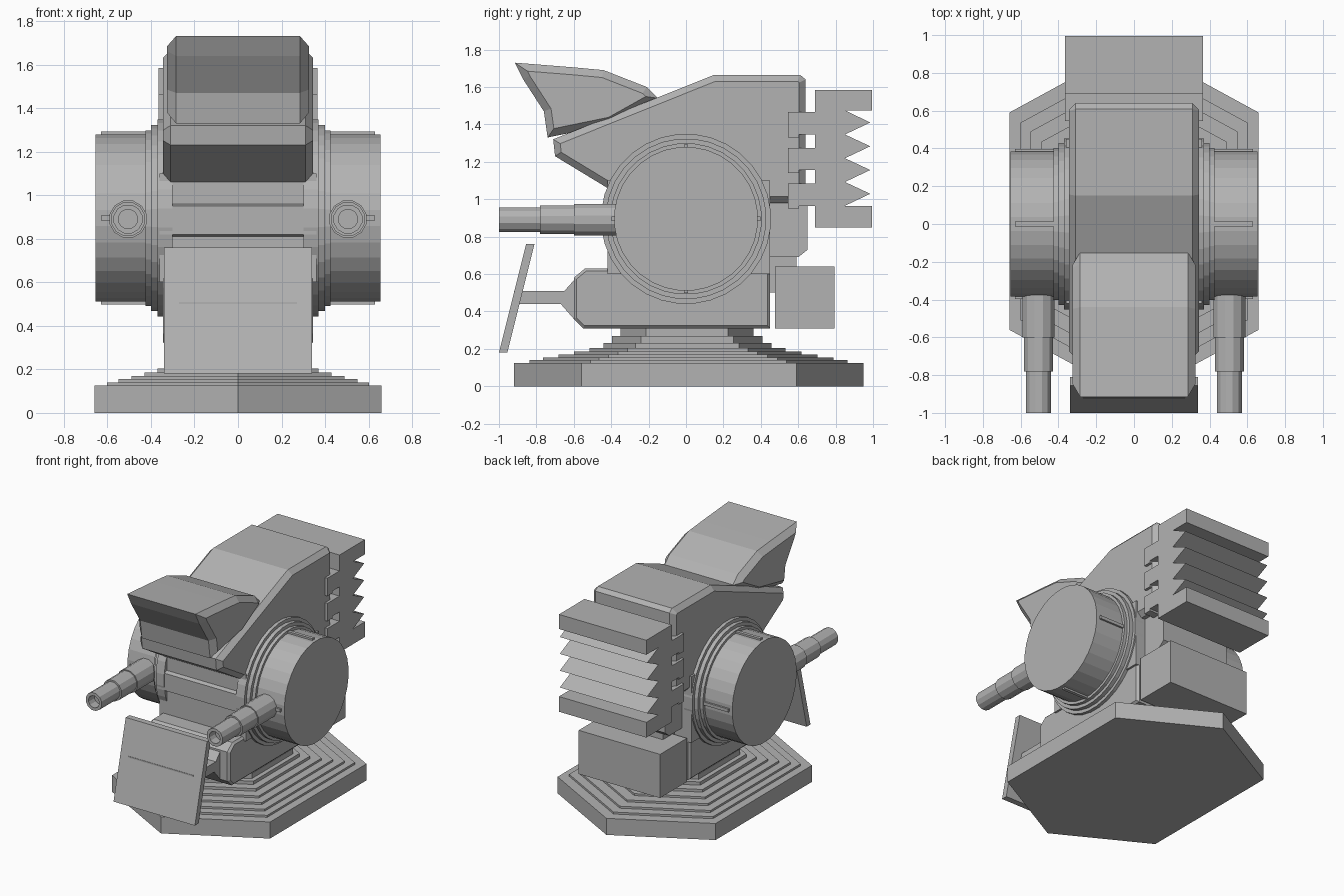
import bpy, bmesh
from math import cos, sin, pi

cube = bpy.data.objects.get("Cube")
if cube:
    bpy.data.objects.remove(cube)

grey = bpy.data.materials.new("plain grey")
grey.use_nodes = True
grey.diffuse_color = (0.45, 0.45, 0.45, 1)
grey.node_tree.nodes["Principled BSDF"].inputs["Base Color"].default_value = grey.diffuse_color


def finish(name, bm):
    bmesh.ops.recalc_face_normals(bm, faces=bm.faces)
    mesh = bpy.data.meshes.new(name)
    bm.to_mesh(mesh)
    bm.free()
    mesh.materials.append(grey)
    obj = bpy.data.objects.new(name, mesh)
    bpy.context.collection.objects.link(obj)
    return obj


def extrude(bm, points, offset, chamfer=0):
    """Fill a closed outline, extrude it, optionally chamfer both cap rims."""
    first = bm.faces.new([bm.verts.new(p) for p in points])
    out = bmesh.ops.extrude_face_region(bm, geom=[first], use_keep_orig=True)["geom"]
    bmesh.ops.translate(bm, vec=offset, verts=[v for v in out if isinstance(v, bmesh.types.BMVert)])
    last = [f for f in out if isinstance(f, bmesh.types.BMFace)][0]
    if chamfer:
        bmesh.ops.bevel(bm, geom=list(first.edges) + list(last.edges), offset=chamfer,
                        segments=1, affect='EDGES', clamp_overlap=True)


def prism(name, profile, half, chamfer=0):
    """Side profile (y, z) extruded across x."""
    bm = bmesh.new()
    extrude(bm, [(-half, y, z) for y, z in profile], (2 * half, 0, 0), chamfer)
    return finish(name, bm)


def box(name, x, y, z):
    bm = bmesh.new()
    extrude(bm, [(x[0], y[0], z[0]), (x[1], y[0], z[0]), (x[1], y[1], z[0]), (x[0], y[1], z[0])],
            (0, 0, z[1] - z[0]))
    return finish(name, bm)


def lathe(name, rings, sides, place):
    """Rings of (distance, radius); place maps (distance, u, v) to a point."""
    bm = bmesh.new()
    loops = []
    for d, r in rings:
        angles = [2 * pi * (i + 0.5) / sides for i in range(sides)]
        loops.append([bm.verts.new(place(d, r * cos(a), r * sin(a))) for a in angles])
    for a, b in zip(loops, loops[1:]):
        for i in range(sides):
            j = (i + 1) % sides
            bm.faces.new((a[i], a[j], b[j], b[i]))
    bm.faces.new(loops[0])
    bm.faces.new(loops[-1])
    return finish(name, bm)


# Terraced six-sided base
hexagon = [(0, -0.92), (0.66, -0.56), (0.66, 0.59), (0, 0.95), (-0.66, 0.59), (-0.66, -0.56)]
tiers = [(0.125, 1), (0.14, 0.91), (0.155, 0.83), (0.17, 0.74), (0.185, 0.65),
         (0.205, 0.56), (0.23, 0.48), (0.27, 0.43), (0.33, 0.38)]
bottom = 0
for n, (top, scale) in enumerate(tiers):
    bm = bmesh.new()
    extrude(bm, [(x * scale, y * scale, bottom) for x, y in hexagon], (0, 0, top - bottom))
    finish(f"base_tier_{n + 1}", bm)
    bottom = top

# Lower hull with the flared arm carrying the front shield
prism("lower_hull", [(-0.55, 0.31), (0.45, 0.31), (0.45, 0.63), (-0.54, 0.63),
                     (-0.6, 0.58), (-0.6, 0.36)], 0.345, 0.015)
prism("shield_arm", [(-0.92, 0.44), (-0.67, 0.44), (-0.6, 0.36), (-0.5, 0.36), (-0.5, 0.6),
                     (-0.57, 0.6), (-0.65, 0.51), (-0.92, 0.51)], 0.27)
prism("front_shield", [(-1, 0.18), (-0.955, 0.18), (-0.81, 0.76), (-0.855, 0.76)], 0.34)

# Middle body and rear box
prism("middle_body", [(-0.42, 0.6), (0.45, 0.6), (0.45, 1.1), (-0.42, 1.1), (-0.42, 0.96),
                      (-0.45, 0.95), (-0.45, 0.82), (-0.42, 0.81)], 0.36)
box("rear_box", (-0.34, 0.34), (0.475, 0.795), (0.31, 0.64))
box("rear_box_mount", (-0.22, 0.22), (0.4, 0.59), (0.5, 0.72))
prism("rear_column", [(0.4, 0.69), (0.6, 0.69), (0.65, 0.73), (0.65, 1.02), (0.4, 1.02)], 0.28)

# Head and raised visor
prism("head", [(-0.71, 1.32), (-0.7, 1.23), (-0.42, 1.06), (-0.3, 0.98), (0.64, 0.98),
               (0.64, 1.64), (0.61, 1.665), (0.15, 1.665)], 0.345, 0.035)
prism("visor", [(-0.915, 1.73), (-0.87, 1.64), (-0.76, 1.47), (-0.74, 1.33), (-0.4, 1.4),
                (-0.15, 1.54), (-0.21, 1.6), (-0.44, 1.69), (-0.6, 1.705)], 0.325, 0.04)

# Rear cooling block: two slabs with sharp fins between
fins = [(0.69, 0.85), (0.995, 0.85), (0.995, 0.965)]
for k in range(4):
    z = 0.965 + 0.127 * k
    fins += [(0.85, z), (0.985, z + 0.064)]
fins += [(0.85, 1.475), (0.995, 1.475), (0.995, 1.585), (0.69, 1.585)]
prism("cooling_block", fins, 0.365)
for k in range(3):
    z = 0.965 + 0.19 * k
    box(f"cooling_bracket_{k + 1}", (-0.365, 0.365), (0.6, 0.7), (z, z + 0.12))
    box(f"cooling_clip_{k + 1}", (-0.365, 0.365), (0.545, 0.605), (z - 0.015, z + 0.12))

# Side drums, ribs and guns
for side, s in (("left", 1), ("right", -1)):
    lathe(f"{side}_drum", [(0.3, 0.455), (0.37, 0.455), (0.37, 0.43), (0.4, 0.43), (0.4, 0.405),
                           (0.425, 0.405), (0.425, 0.385), (0.655, 0.385)], 32,
          lambda d, u, v: (s * d, u, v + 0.895))
    for k in range(4):
        y, z = 0.385 * cos(k * pi / 2), 0.895 + 0.385 * sin(k * pi / 2)
        box(f"{side}_drum_rib_{k + 1}", sorted((s * 0.405, s * 0.63)),
            (y - 0.012, y + 0.012), (z - 0.012, z + 0.012))
    lathe(f"{side}_gun", [(-0.3, 0.088), (-0.6, 0.088), (-0.6, 0.08), (-0.78, 0.08), (-0.78, 0.068),
                          (-1, 0.068), (-1, 0.045), (-0.93, 0.045)], 12,
          lambda d, u, v: (s * 0.505 + u, d, v + 0.89))
